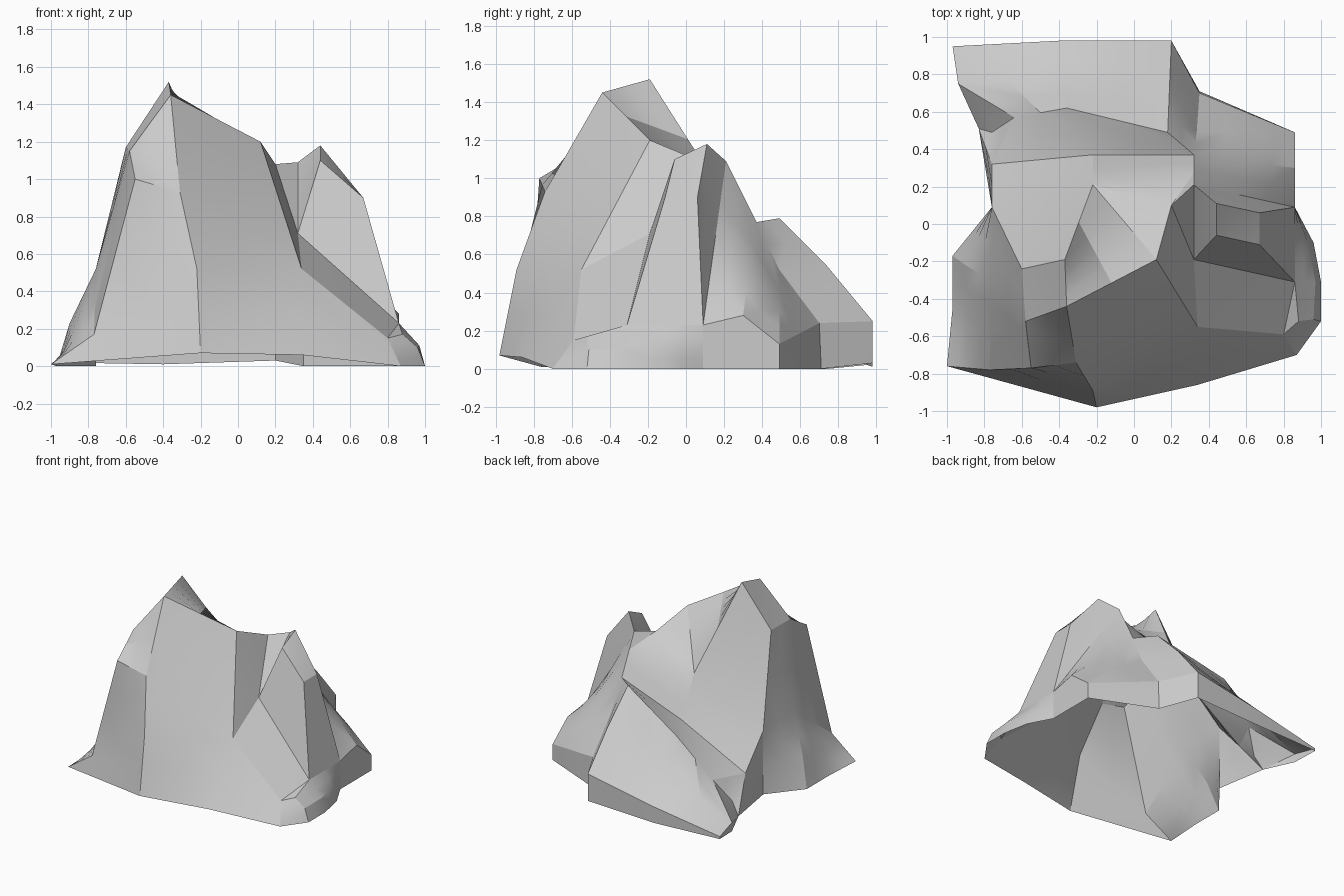
import bpy, bmesh, math
from mathutils import Vector

if "Cube" in bpy.data.objects:
    bpy.data.objects.remove(bpy.data.objects["Cube"])

bm = bmesh.new()


def patch(*rows, loop=False):
    """Skin a patch of rock between rows of corner points."""
    grid = [[bm.verts.new(p) for p in row] for row in rows]
    for r0, r1 in zip(grid, grid[1:]):
        n = len(r0)
        for i in range(n if loop else n - 1):
            j = (i + 1) % n
            bm.faces.new((r0[i], r0[j], r1[j], r1[i]))


def facet(*pts):
    bm.faces.new([bm.verts.new(p) for p in pts])


def mid(a, b, t=0.5):
    return tuple(Vector(a).lerp(Vector(b), t))


# Shared corners of the main peak
summit, brow = (-.37, -.19, 1.52), (-.36, -.44, 1.45)
east, back = (.12, -.19, 1.20), (-.22, .21, .89)
west, west_front = (-.60, -.24, 1.17), (-.58, -.52, 1.15)
horn, rib, ledge = (-.55, -.77, 1.0), (-.31, -.74, .93), (-.22, -.89, .52)
ledge_r, crest = (.34, -.55, .52), (.20, .10, 1.08)
foot_l, corner_l = (-.77, -.78, .17), (-1, -.76, .01)
side_b, side_f = (-.76, .09, .52), (-.76, -.31, .52)
# Shared corners of the right spire and rear block
sp_bl, sp_fl = (.32, .21, 1.09), (.32, -.19, .71)
sp_fr, sp_br = (.86, -.31, .23), (.86, .09, .23)
toe_r, toe_base, lobe = (.80, -.59, .15), (.87, -.70, 0), (.88, -.52, .17)
in_r, in_m, in_l = (.32, .37, .77), (-.22, .37, .57), (-.76, .32, .26)
top_r, top_l = (.18, .49, .79), (-.64, .57, .27)
slope_r, slope_l = (.19, .74, .54), (-.94, .75, .07)
rear_r, rear_l = (.20, .98, .25), (-.97, .95, .04)
base_r, base_l = (.20, .98, .03), (-.97, .95, .02)
notch_l, pit_l, pit_in = (-.76, .09, 0), (-.83, .51, 0), (-.76, .49, .10)

# Peak crown, front slope and left shoulder
patch([summit, back], [mid(summit, brow), mid(back, east)], [brow, east])
patch([brow, east], [rib, mid(east, ledge_r)], [ledge, ledge_r])
facet(east, sp_fl, ledge_r, mid(east, ledge_r))
patch([west, summit], [west_front, brow], [horn, rib], [foot_l, ledge])

# Left wall and its flared foot
patch([west, west_front, mid(west_front, horn), horn],
      [side_b, side_f, mid(side_f, foot_l), foot_l],
      [mid(side_b, notch_l), (-.9, -.22, .23), (-.89, -.5, .17), mid(foot_l, corner_l)],
      [notch_l, (-.97, -.17, 0), (-.97, -.45, 0), corner_l])

# Front apron
patch([foot_l, ledge, ledge_r, toe_r],
      [corner_l, (-.20, -.98, .07), (.34, -.86, .06), toe_base])

# Back slope and the saddle between the peaks
patch([summit, west], [back, side_b], [in_m, in_l])
facet(east, sp_fl, crest)
facet(crest, sp_fl, sp_bl)
facet(east, crest, back)
patch([crest, back], [mid(sp_bl, in_r, .4), mid(back, in_m, .4)], [in_r, in_m])
facet(crest, sp_bl, mid(sp_bl, in_r, .4))

# Right spire
crown = [(.44, .11, 1.18), (.44, -.06, 1.10), (.67, -.11, .9), (.67, .06, .9)]
patch(crown, [sp_bl, sp_fl, sp_fr, sp_br], loop=True)
facet(*crown)

# Right slope and rounded foot
patch([sp_fl, sp_fr], [ledge_r, toe_r])
facet(sp_fr, lobe, toe_r)
patch([toe_r, lobe, sp_fr, mid(sp_fr, sp_br), sp_br],
      [mid(toe_r, toe_base), (.96, -.51, .10), (.97, -.31, .11), (.93, -.1, .11), (.86, .09, .1)],
      [toe_base, (1, -.52, 0), (1, -.31, 0), (.96, -.10, 0), (.86, .09, 0)])

# Terrace behind the spire
bank, bank_r, chip = (.335, .49, .52), (.66, .49, .31), (.86, .30, .28)
rim_l, rim_r = (.35, .70, .24), (.86, .49, .13)
patch([sp_bl, mid(sp_bl, sp_br), sp_br], [in_r, (.60, .33, .52), chip])
patch([in_r, (.60, .33, .52)], [bank, bank_r])
facet((.60, .33, .52), chip, bank_r)
facet(bank_r, chip, rim_r)
patch([bank, bank_r], [rim_l, mid(rim_l, rim_r)])
facet(bank_r, rim_r, mid(rim_l, rim_r))
patch([rim_l, mid(rim_l, rim_r), rim_r, chip, sp_br],
      [(.35, .71, 0), (.605, .6, 0), (.86, .49, 0), (.86, .30, 0), (.86, .09, 0)])

# Rear block
patch([in_r, in_m, in_l],
      [top_r, (-.36, .62, .56), top_l],
      [slope_r, (-.38, .76, .33), slope_l],
      [rear_r, (-.40, .98, .14), rear_l],
      [base_r, (-.40, .98, .01), base_l])
patch([top_r, slope_r, rear_r, base_r], [in_r, bank, rim_l, (.35, .71, 0)])

# Hollow at the left of the rear block
patch([top_l, slope_l], [pit_in, pit_l])
facet(top_l, pit_in, in_l)
facet(in_l, pit_in, pit_l)
patch([side_b, in_l], [notch_l, pit_l])
patch([slope_l, rear_l], [(-.94, .75, 0), base_l])
facet(slope_l, (-.94, .75, 0), pit_l)

# Weld the patches into one faceted shell, open underneath, facing outward
bmesh.ops.remove_doubles(bm, verts=bm.verts, dist=.004)
bmesh.ops.subdivide_edges(bm, edges=bm.edges, cuts=1, use_grid_fill=True)
bmesh.ops.remove_doubles(bm, verts=bm.verts, dist=.004)
bm.normal_update()
for f in bm.faces:
    c = f.calc_center_median()
    if f.normal.dot(Vector((c.x * .3, c.y * .3, 1))) < 0:
        f.normal_flip()

mesh = bpy.data.meshes.new("rock_outcrop")
bm.to_mesh(mesh)
bm.free()
rock = bpy.data.objects.new("rock_outcrop", mesh)
bpy.context.collection.objects.link(rock)
bpy.context.view_layer.objects.active = rock
rock.select_set(True)
bpy.ops.object.shade_smooth_by_angle(angle=math.radians(20))
